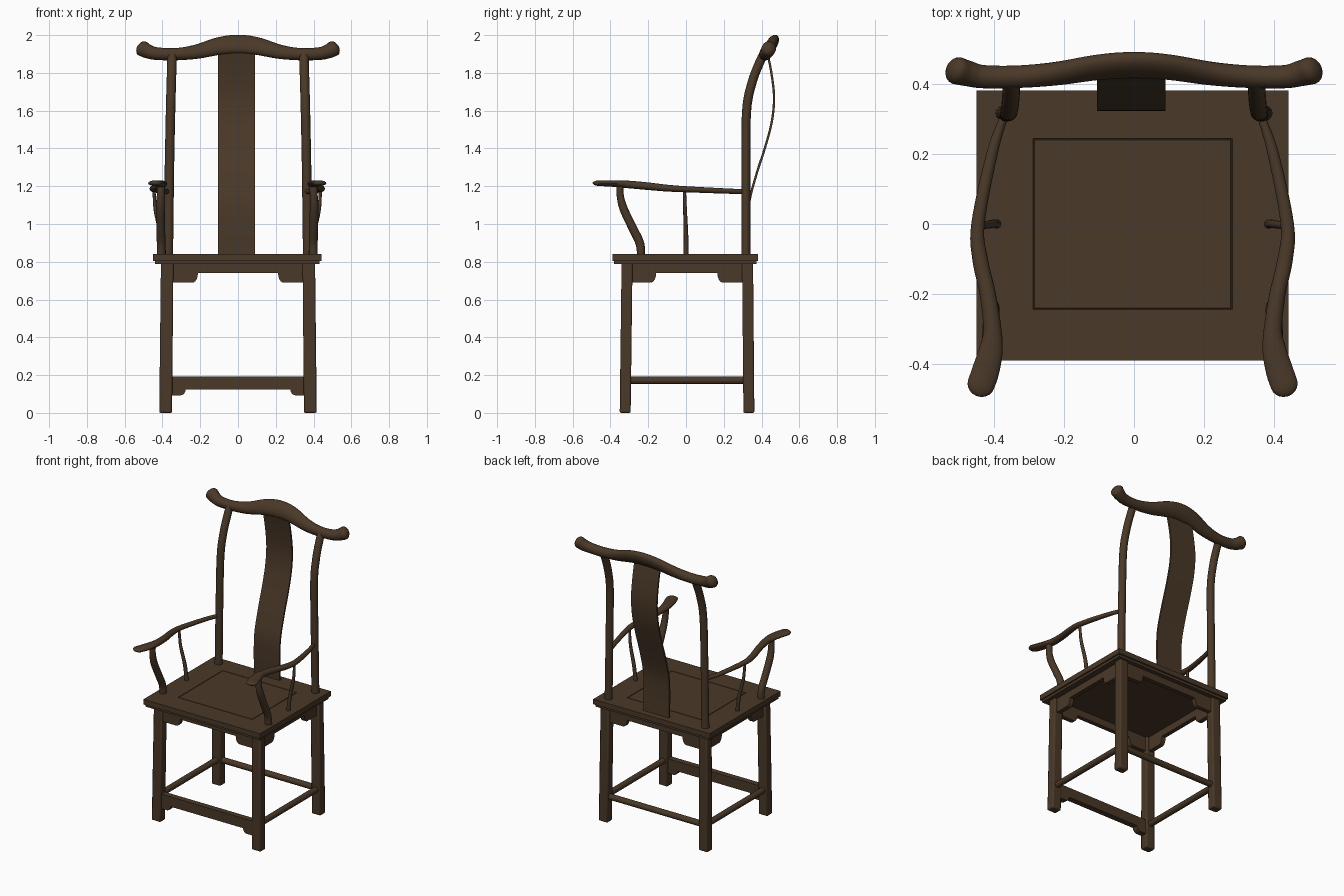
import bpy, bmesh, math
from mathutils import Vector

if "Cube" in bpy.data.objects:
    bpy.data.objects.remove(bpy.data.objects["Cube"])

wood = bpy.data.materials.new("dark_brown_wood")
wood.diffuse_color = (0.068, 0.040, 0.021, 1)
wood.use_nodes = True
wood.node_tree.nodes["Principled BSDF"].inputs["Base Color"].default_value = wood.diffuse_color
CX = -0.004  # seat and arms sit a hair left of centre


def finish(name, bm, bevel=0.0):
    bmesh.ops.recalc_face_normals(bm, faces=bm.faces[:])
    me = bpy.data.meshes.new(name)
    bm.to_mesh(me)
    bm.free()
    me.materials.append(wood)
    ob = bpy.data.objects.new(name, me)
    bpy.context.collection.objects.link(ob)
    if bevel:
        m = ob.modifiers.new("bevel", 'BEVEL')
        m.width, m.segments, m.limit_method = bevel, 2, 'ANGLE'
    bpy.ops.object.select_all(action='DESELECT')
    ob.select_set(True)
    bpy.context.view_layer.objects.active = ob
    bpy.ops.object.shade_smooth_by_angle(angle=math.radians(40))
    return ob


def spline(pts, steps):
    """Catmull-Rom through rows of numbers."""
    P = [Vector(p) for p in pts]
    P = [2 * P[0] - P[1]] + P + [2 * P[-1] - P[-2]]
    out = []
    for i in range(1, len(P) - 2):
        a, b, c, d = P[i - 1:i + 3]
        for k in range(steps):
            t = k / steps
            out.append(0.5 * (2 * b + (c - a) * t + (2 * a - 5 * b + 4 * c - d) * t * t
                              + (3 * b - a - 3 * c + d) * t ** 3))
    return out + [P[-2]]


def sweep(name, pts, ref, n=16, steps=6, tips=(0, 0), bevel=0.0):
    """Sweep an ellipse (or rectangle, n=4) along rows x, y, z, half_u, half_v."""
    rows = spline(pts, steps)
    cen = [Vector(r[:3]) for r in rows]
    rings = []
    for i, r in enumerate(rows):
        t = (cen[min(i + 1, len(cen) - 1)] - cen[max(i - 1, 0)]).normalized()
        rings.append((cen[i], t, r[3], r[4]))
    # rounded tips
    for end, rad in enumerate(tips):
        if rad:
            c, t, a, b = rings[-1 if end else 0]
            extra = []
            for k in range(1, 6):
                q = k / 5 * math.radians(86)
                d = rad * math.sin(q) * (1 if end else -1)
                extra.append((c + t * d, t, a * math.cos(q), b * math.cos(q)))
            rings = rings + extra if end else extra[::-1] + rings
    bm = bmesh.new()
    loops = []
    k = math.sqrt(2) if n == 4 else 1
    off = math.pi / 4 if n == 4 else 0
    for c, t, a, b in rings:
        u = Vector(ref)
        u = (u - t * u.dot(t)).normalized()
        v = t.cross(u)
        loops.append([bm.verts.new(c + u * a * k * math.cos(off + 2 * math.pi * j / n)
                                   + v * b * k * math.sin(off + 2 * math.pi * j / n))
                      for j in range(n)])
    for A, B in zip(loops, loops[1:]):
        for j in range(n):
            bm.faces.new((A[j], A[(j + 1) % n], B[(j + 1) % n], B[j]))
    bm.faces.new(loops[0])
    bm.faces.new(loops[-1])
    return finish(name, bm, bevel)


def box(bm, sx, sy, z0, z1):
    vs = bmesh.ops.create_cube(bm, size=1)["verts"]
    for v in vs:
        v.co = Vector((CX + v.co.x * 2 * sx, -0.004 + v.co.y * 2 * sy, (z0 + z1) / 2 + v.co.z * (z1 - z0)))


def apron(name, half, top, mid, low, foot, thick, centre, along_y=False):
    """Board with dropped, curved ends, centred at (x, y)."""
    drop, w = mid - low, 0.028
    side = [(half, top), (half, low), (half - foot, low)]
    side += [(half - foot - w * math.sin(q), mid - drop * math.cos(q))
             for q in (math.radians(d) for d in (8, 30, 50, 70, 90))]
    prof = side + [(-x, z) for x, z in reversed(side)]
    bm = bmesh.new()
    to3 = (lambda s, z, d: (centre[0] + d, centre[1] + s, z)) if along_y else \
          (lambda s, z, d: (centre[0] + s, centre[1] + d, z))
    f = bm.faces.new([bm.verts.new(to3(s, z, -thick / 2)) for s, z in prof])
    ext = bmesh.ops.extrude_face_region(bm, geom=[f])["geom"]
    move = (thick, 0, 0) if along_y else (0, thick, 0)
    bmesh.ops.translate(bm, vec=move, verts=[g for g in ext if isinstance(g, bmesh.types.BMVert)])
    finish(name, bm)


# seat board with grooved centre panel
bm = bmesh.new()
box(bm, 0.446, 0.386, 0.805, 0.84)
top = max(bm.faces, key=lambda f: f.calc_center_median().z)
bmesh.ops.inset_region(bm, faces=[top], thickness=0.15)
for v in top.verts:
    v.co.x = CX + math.copysign(0.285, v.co.x - CX)
    v.co.y = math.copysign(0.245, v.co.y)
bmesh.ops.inset_region(bm, faces=[top], thickness=0.002, depth=-0.004)
bmesh.ops.inset_region(bm, faces=[top], thickness=0.003)
bmesh.ops.inset_region(bm, faces=[top], thickness=0.002, depth=0.004)
finish("seat", bm)
bm = bmesh.new()
box(bm, 0.436, 0.376, 0.788, 0.806)
finish("seat_moulding", bm)

# legs, posts, arms and supports, mirrored left and right
for s, tag in ((-1, "left"), (1, "right")):
    sweep(f"front_leg_{tag}", [(s * .383, -.322, 0, .034, .029), (s * .375, -.312, .80, .033, .029)],
          (1, 0, 0), n=4, steps=1, bevel=0.008)
    sweep(f"rear_leg_{tag}", [(s * .383, .333, 0, .034, .029), (s * .375, .326, .80, .033, .029)],
          (1, 0, 0), n=4, steps=1, bevel=0.008)
    sweep(f"back_post_{tag}", [
        (s * .370, .317, .82, .026, .024), (s * .363, .317, 1.3, .025, .024),
        (s * .357, .321, 1.6, .025, .024), (s * .353, .350, 1.75, .025, .024),
        (s * .350, .392, 1.86, .025, .024), (s * .349, .418, 1.91, .025, .024)], (1, 0, 0))
    sweep(f"arm_{tag}", [
        (CX + s * .365, .315, 1.171, .011, .013), (CX + s * .402, .2, 1.175, .016, .014),
        (CX + s * .442, 0, 1.184, .019, .016), (CX + s * .436, -.1, 1.190, .022, .018),
        (CX + s * .414, -.2, 1.200, .023, .020), (CX + s * .401, -.3, 1.209, .026, .020),
        (CX + s * .405, -.36, 1.213, .034, .018), (CX + s * .420, -.42, 1.215, .039, .016),
        (CX + s * .433, -.458, 1.216, .039, .015)], (1, 0, 0), tips=(0, .036))
    sweep(f"arm_front_support_{tag}", [
        (CX + s * .403, -.237, .83, .023, .021), (CX + s * .403, -.245, .90, .023, .023),
        (CX + s * .405, -.283, .98, .023, .023), (CX + s * .407, -.330, 1.08, .023, .022),
        (CX + s * .405, -.348, 1.15, .021, .019), (CX + s * .403, -.350, 1.21, .020, .019)], (1, 0, 0))
    sweep(f"arm_middle_spindle_{tag}", [
        (CX + s * .388, 0, .83, .013, .013), (CX + s * .402, 0, .94, .012, .012),
        (CX + s * .432, -.005, 1.07, .010, .010), (CX + s * .441, -.008, 1.18, .008, .008)], (0, 1, 0))
    sweep(f"side_stretcher_{tag}", [(s * .381, -.32, .172, .020, .020), (s * .381, .33, .172, .020, .020)],
          (0, 0, 1), steps=1)
    apron(f"side_apron_{tag}", .302, .79, .74, .69, .112, .03, (s * .376, .004), True)

# front and back boards and stretcher
apron("front_apron", .35, .79, .74, .69, .11, .03, (0, -.313))
apron("back_apron", .35, .79, .74, .69, .11, .03, (0, .327))
apron("footrest", .355, .193, .125, .093, .05, .04, (0, -.32))
sweep("back_stretcher", [(-.38, .331, .172, .020, .020), (.38, .331, .172, .020, .020)], (0, 0, 1), steps=1)

# curved back splat
sweep("back_splat", [(-.008, y, z, .098, .006) for y, z in (
    (.333, .83), (.329, .98), (.336, 1.12), (.375, 1.27), (.417, 1.40), (.454, 1.54),
    (.466, 1.67), (.452, 1.80), (.428, 1.92))], (1, 0, 0), n=4)

# yoke-shaped top rail, leaning back
half = [(0, .454, 1.952, .055, .030), (.10, .448, 1.942, .051, .030), (.22, .430, 1.912, .040, .031),
        (.33, .421, 1.899, .033, .032), (.43, .421, 1.902, .034, .033), (.475, .430, 1.913, .038, .036),
        (.505, .438, 1.928, .043, .038)]
rail = [(-p[0],) + p[1:] for p in half[:0:-1]] + half
sweep("top_rail", rail, (0, .5, .86), n=20, tips=(.030, .030))
